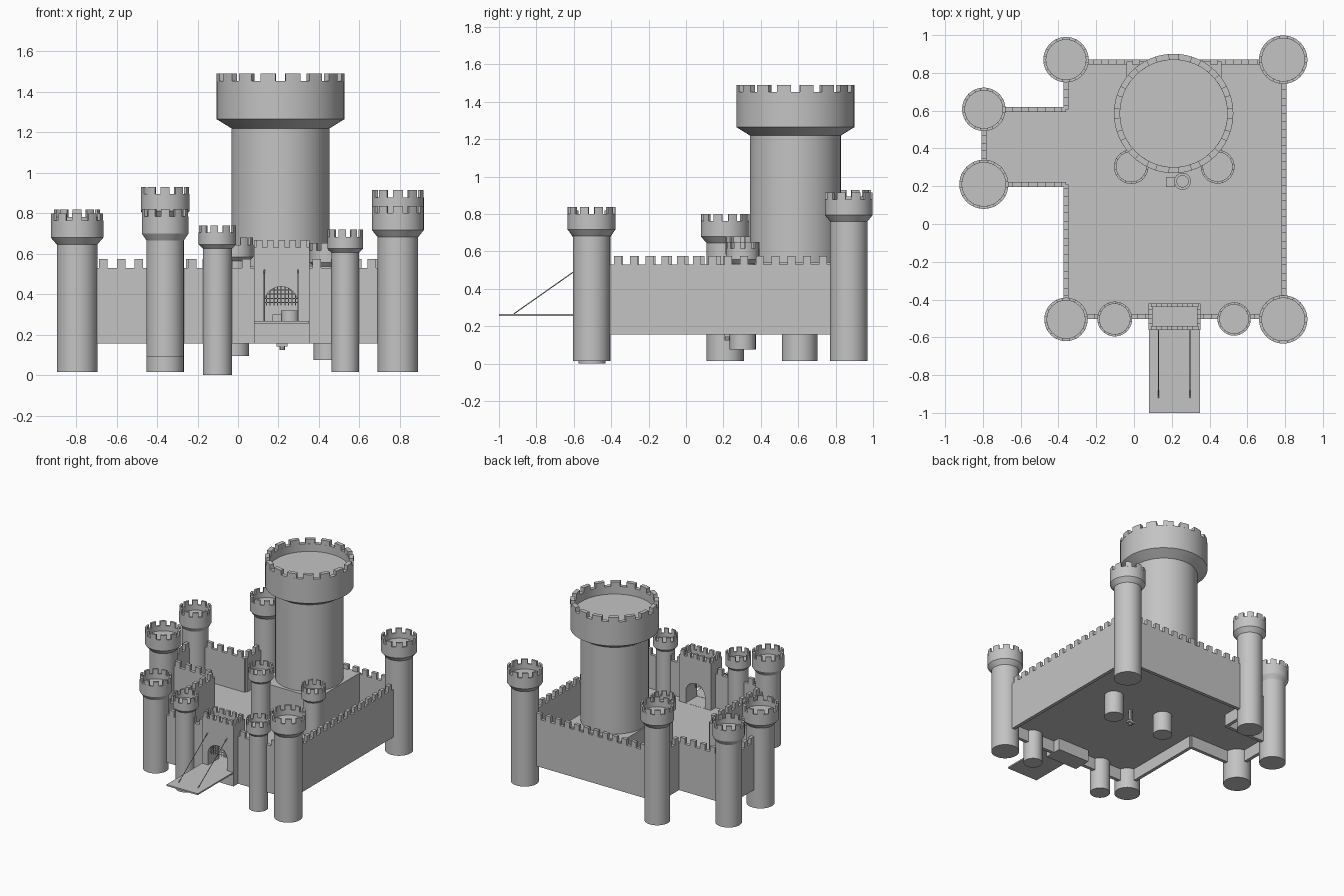
import bpy, bmesh, math
from mathutils import Vector

cube = bpy.data.objects.get("Cube")
if cube:
    bpy.data.objects.remove(cube, do_unlink=True)

stone = bpy.data.materials.new("stone_grey")
stone.use_nodes = True
GREY = (0.55, 0.55, 0.55, 1)
stone.diffuse_color = GREY
stone.node_tree.nodes["Principled BSDF"].inputs["Base Color"].default_value = GREY


def finish(name, bm, smooth=False):
    bmesh.ops.recalc_face_normals(bm, faces=bm.faces)
    mesh = bpy.data.meshes.new(name)
    bm.to_mesh(mesh)
    bm.free()
    mesh.materials.append(stone)
    obj = bpy.data.objects.new(name, mesh)
    bpy.context.collection.objects.link(obj)
    bpy.ops.object.select_all(action="DESELECT")
    obj.select_set(True)
    bpy.context.view_layer.objects.active = obj
    if smooth:
        bpy.ops.object.shade_smooth_by_angle(angle=math.radians(25))
    return obj


def add_box(bm, lo, hi):
    verts = bmesh.ops.create_cube(bm, size=1)["verts"]
    for v in verts:
        v.co = Vector([a + (b - a) * (c + 0.5) for a, b, c in zip(lo, hi, v.co)])


def box(name, lo, hi):
    bm = bmesh.new()
    add_box(bm, lo, hi)
    return finish(name, bm)


def add_lathe(bm, cx, cy, profile, steps):
    """Revolve an (r, z) profile; zero radii become single pole points."""
    rings = []
    for r, z in profile:
        count = steps if r else 1
        rings.append([bm.verts.new((cx + r * math.cos(math.tau * i / steps),
                                    cy + r * math.sin(math.tau * i / steps), z))
                      for i in range(count)])
    for a, b in zip(rings, rings[1:]):
        for i in range(steps):
            j = (i + 1) % steps
            quad = [a[i % len(a)], a[j % len(a)], b[j % len(b)], b[i % len(b)]]
            bm.faces.new(list(dict.fromkeys(quad)))


def add_arc_block(bm, cx, cy, r0, r1, z0, z1, start, sweep, cuts=3):
    """Curved merlon."""
    loops = []
    for i in range(cuts + 1):
        a = start + sweep * i / cuts
        loops.append([bm.verts.new((cx + r * math.cos(a), cy + r * math.sin(a), z))
                      for r, z in ((r0, z0), (r1, z0), (r1, z1), (r0, z1))])
    for a, b in zip(loops, loops[1:]):
        for i in range(4):
            j = (i + 1) % 4
            bm.faces.new((a[i], a[j], b[j], b[i]))
    bm.faces.new(loops[0])
    bm.faces.new(loops[-1])


def tower(name, x, y, r, head_r, bottom, top, head, flare, merlons,
          notch=0.036, rim=0.015, sink=0.04):
    bm = bmesh.new()
    lip = top - notch
    inner = head_r - rim
    add_lathe(bm, x, y, [(0, bottom), (r, bottom), (r, top - head - flare),
                         (head_r, top - head), (head_r, lip), (inner, lip),
                         (inner, lip - sink), (0, lip - sink)], 48)
    pitch = math.tau / merlons
    for i in range(merlons):
        add_arc_block(bm, x, y, inner, head_r, lip - 0.002, top,
                      pitch * (i + 0.2), pitch * 0.6)
    finish(name, bm, True)


def wall(name, start, end, z0, z1, pitch=0.083, width=0.042, rise=0.045, thick=0.026):
    """Straight wall along x or y with merlons on top."""
    bm = bmesh.new()
    axis = 0 if start[0] != end[0] else 1
    a, b = sorted((start[axis], end[axis]))
    c = start[1 - axis]

    def piece(p, q, low, high):
        lo, hi = [0, 0, low], [0, 0, high]
        lo[axis], hi[axis] = p, q
        lo[1 - axis], hi[1 - axis] = c - thick / 2, c + thick / 2
        add_box(bm, lo, hi)

    piece(a, b, z0, z1)
    count = max(2, round((b - a) / pitch))
    step = (b - a) / count
    for i in range(count):
        m = a + step * (i + 0.5)
        piece(m - width / 2, m + width / 2, z1 - 0.002, z1 + rise)
    finish(name, bm)


def rod(name, p, q, r):
    p, q = Vector(p), Vector(q)
    bm = bmesh.new()
    bmesh.ops.create_cone(bm, cap_ends=True, segments=8, radius1=r, radius2=r,
                          depth=(q - p).length)
    bm.transform((q - p).to_track_quat("Z", "Y").to_matrix().to_4x4())
    bmesh.ops.translate(bm, verts=bm.verts, vec=(p + q) / 2)
    finish(name, bm, True)


# Keep on its square base
tower("keep", 0.21, 0.585, 0.243, 0.316, 0.5, 1.49, 0.225, 0.045, 16, rim=0.032, sink=0.06)
box("keep_base", (-0.04, 0.32, 0.25), (0.463, 0.86, 0.54))

# Corner, wing, gate and inner towers
for name, x, y, r, head_r, bottom, top in (
        ("back_left_tower", 0.79, 0.87, 0.1, 0.128, 0.015, 0.915),
        ("front_left_tower", 0.79, -0.505, 0.1, 0.128, 0.015, 0.837),
        ("back_right_tower", -0.36, 0.87, 0.092, 0.12, 0.015, 0.93),
        ("front_right_tower", -0.36, -0.505, 0.092, 0.115, 0.09, 0.82),
        ("wing_back_tower", -0.795, 0.607, 0.095, 0.115, 0.015, 0.818),
        ("wing_front_tower", -0.795, 0.21, 0.1, 0.13, 0.015, 0.8)):
    tower(name, x, y, r, head_r, bottom, top, 0.12, 0.035, 10)
for name, x, y, r, head_r, bottom, top in (
        ("gate_right_tower", -0.102, -0.503, 0.072, 0.092, 0.0, 0.74),
        ("gate_left_tower", 0.53, -0.503, 0.068, 0.088, 0.015, 0.72),
        ("inner_right_tower", -0.015, 0.303, 0.07, 0.091, 0.095, 0.68),
        ("inner_left_tower", 0.443, 0.303, 0.07, 0.089, 0.075, 0.652)):
    tower(name, x, y, r, head_r, bottom, top, 0.095, 0.02, 9, sink=0.03, rim=0.012)

# Curtain walls
L, R, F, B, W = -0.36, 0.795, -0.49, 0.858, -0.795
for name, p, q in (
        ("back_wall", (L, B), (R, B)), ("left_wall", (R, F), (R, B)),
        ("right_wall_front", (L, F), (L, 0.21)), ("right_wall_back", (L, 0.607), (L, B)),
        ("wing_front_wall", (W, 0.21), (L, 0.21)), ("wing_back_wall", (W, 0.607), (L, 0.607)),
        ("wing_end_wall", (W, 0.21), (W, 0.607)),
        ("front_wall_right", (L, F), (0.085, F)), ("front_wall_left", (0.345, F), (R, F))):
    wall(name, p, q, 0.157, 0.53)

# Courtyard floor
box("courtyard_floor", (L, F, 0.25), (R, B, 0.264))
box("wing_floor", (W, 0.21, 0.25), (L, 0.607, 0.264))

# Gatehouse with arched passage
gx0, gx1, gy0, gy1, gc = 0.078, 0.353, -0.56, -0.42, 0.213
gate = box("gatehouse", (gx0, gy0, 0.157), (gx1, gy1, 0.6))
bm = bmesh.new()
half, spring = 0.083, 0.355
outline = [(gc - half, 0.265), (gc + half, 0.265)]
outline += [(gc + half * math.cos(math.pi * i / 16), spring + half * math.sin(math.pi * i / 16))
            for i in range(17)]
face = bm.faces.new([bm.verts.new((x, gy0 - 0.1, z)) for x, z in outline])
ext = bmesh.ops.extrude_face_region(bm, geom=[face])["geom"]
bmesh.ops.translate(bm, vec=(0, 0.34, 0), verts=[v for v in ext if isinstance(v, bmesh.types.BMVert)])
cutter = finish("arch_cutter", bm)
cutter.hide_render = True
cut = gate.modifiers.new("arch", "BOOLEAN")
cut.object = cutter
cut.solver = "EXACT"
bpy.context.view_layer.objects.active = gate
bpy.ops.object.modifier_apply(modifier=cut.name)
bpy.data.objects.remove(cutter, do_unlink=True)
for name, y in (("gate_front_parapet", gy0 + 0.01), ("gate_back_parapet", gy1 - 0.01)):
    wall(name, (gx0, y), (gx1, y), 0.598, 0.632, 0.055, 0.032, 0.035, 0.02)
for name, x in (("gate_right_parapet", gx0 + 0.01), ("gate_left_parapet", gx1 - 0.01)):
    wall(name, (x, gy0 + 0.02), (x, gy1 - 0.02), 0.598, 0.632, 0.05, 0.028, 0.035, 0.02)

# Raised portcullis
for i in range(-4, 5):
    x = i * 0.018
    rod("portcullis_bar", (gc + x, -0.53, 0.345),
        (gc + x, -0.53, spring + math.sqrt(half ** 2 - x ** 2)), 0.0025)
for z in (0.36, 0.38, 0.4, 0.42):
    w = math.sqrt(half ** 2 - (z - spring) ** 2)
    rod("portcullis_rail", (gc - w, -0.53, z), (gc + w, -0.53, z), 0.0025)

# Drawbridge and chains
box("drawbridge", (0.08, -1.0, 0.256), (0.35, gy0, 0.267))
for x in (0.13, 0.297):
    rod("drawbridge_chain", (x, -0.92, 0.267), (x, gy0, 0.52), 0.003)

# Courtyard well with shaft below
bm = bmesh.new()
add_lathe(bm, 0.257, 0.226, [(0, 0.262), (0.045, 0.262), (0.045, 0.32), (0.03, 0.32),
                             (0.03, 0.27), (0, 0.27)], 24)
finish("well", bm, True)
box("well_step", (0.17, 0.195, 0.262), (0.215, 0.25, 0.3))
rod("well_pipe", (0.218, 0.22, 0.125), (0.218, 0.22, 0.255), 0.013)
box("well_pipe_collar", (0.19, 0.205, 0.142), (0.245, 0.235, 0.158))
